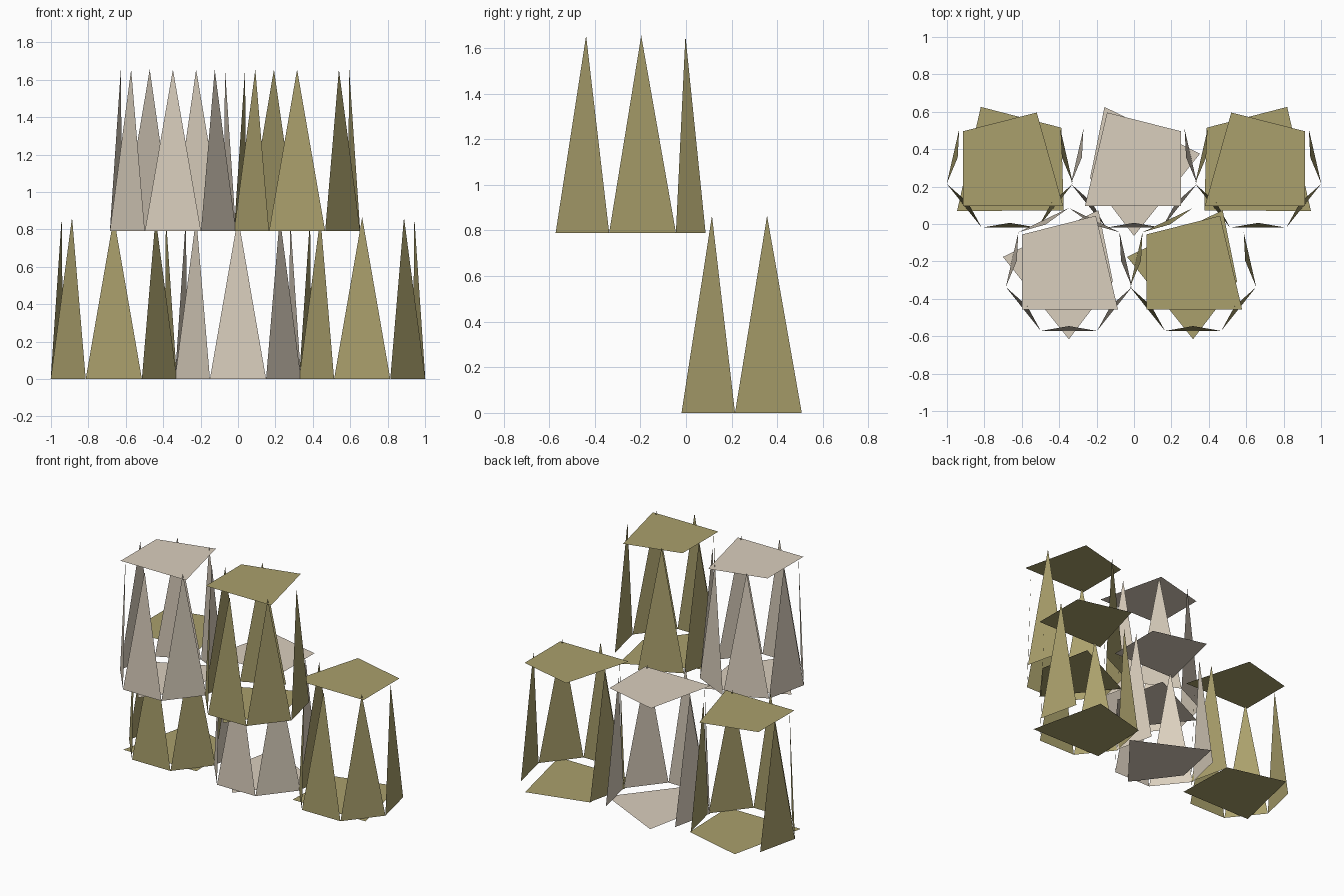
import bpy
from math import sin, cos, pi

if "Cube" in bpy.data.objects:
    bpy.data.objects.remove(bpy.data.objects["Cube"])

def material(name, rgb):
    m = bpy.data.materials.new(name)
    m.diffuse_color = (*rgb, 1)
    m.use_nodes = True
    m.node_tree.nodes["Principled BSDF"].inputs["Base Color"].default_value = m.diffuse_color
    return m

OLIVE = material("olive", (0.40, 0.35, 0.15))
BEIGE = material("beige", (0.70, 0.62, 0.51))

SIDES, RADIUS, CY = 7, 0.346, 0.292          # seven-sided ring of spikes
APOTHEM = RADIUS * cos(pi / SIDES)
SPIKE_H, INSET, ROOF_Z = 0.865, 0.026, 0.838

# irregular four-sided plates, relative to the unit's origin
ROOF = [(-0.25, 0.496), (0.144, 0.596), (0.262, 0.096), (-0.25, 0.096)]
ROOF_WIDE = [(-0.25, 0.496), (0.144, 0.596), (0.285, 0.096), (-0.25, 0.096)]
FLOOR_WIDE = [(-0.282, 0.07), (-0.155, 0.626), (0.275, 0.515), (0.288, 0.072)]
FLOOR_KITE = [(-0.353, 0.376), (0.158, 0.626), (0.235, 0.245), (0, -0.064)]

def mesh_object(name, verts, faces, loc, mat):
    me = bpy.data.meshes.new(name)
    me.from_pydata(verts, [], faces)
    me.materials.append(mat)
    ob = bpy.data.objects.new(name, me)
    ob.location = loc
    bpy.context.collection.objects.link(ob)
    return ob

def plate(name, outline, z, flip, loc, mat):
    pts = [(x * flip, y, z) for x, y in outline]
    if flip > 0:
        pts.reverse()                        # keep the face pointing up
    mesh_object(name, pts, [range(len(pts))], loc, mat)

def spikes(name, skip, loc, mat):
    verts, faces = [], []
    for k in range(SIDES):
        if k in skip:
            continue
        mid = -pi / 2 + k * 2 * pi / SIDES
        n = len(verts)
        for a in (mid - pi / SIDES, mid + pi / SIDES):
            verts.append((RADIUS * cos(a), CY + RADIUS * sin(a), 0))
        r = APOTHEM - INSET                  # tip leans slightly inward
        verts.append((r * cos(mid), CY + r * sin(mid), SPIKE_H))
        faces.append((n, n + 1, n + 2))
    mesh_object(name, verts, faces, loc, mat)

# name, origin, plate flip, roof, floor, open sides of the ring, colour
UNITS = [
    ("lower_left", (-0.664, 0, 0), 1, ROOF_WIDE, FLOOR_WIDE, (3, 4), OLIVE),
    ("lower_middle", (0, 0, 0), -1, ROOF, FLOOR_KITE, (3, 4), BEIGE),
    ("lower_right", (0.664, 0, 0), -1, ROOF_WIDE, FLOOR_WIDE, (3, 4), OLIVE),
    ("upper_left", (-0.348, -0.552, 0.79), 1, ROOF, FLOOR_KITE, (), BEIGE),
    ("upper_right", (0.316, -0.552, 0.79), 1, ROOF, FLOOR_KITE, (3,), OLIVE),
]
for name, loc, flip, roof, floor, skip, mat in UNITS:
    spikes(name + "_spikes", skip, loc, mat)
    plate(name + "_floor", floor, 0, flip, loc, mat)
    plate(name + "_roof", roof, ROOF_Z, flip, loc, mat)
